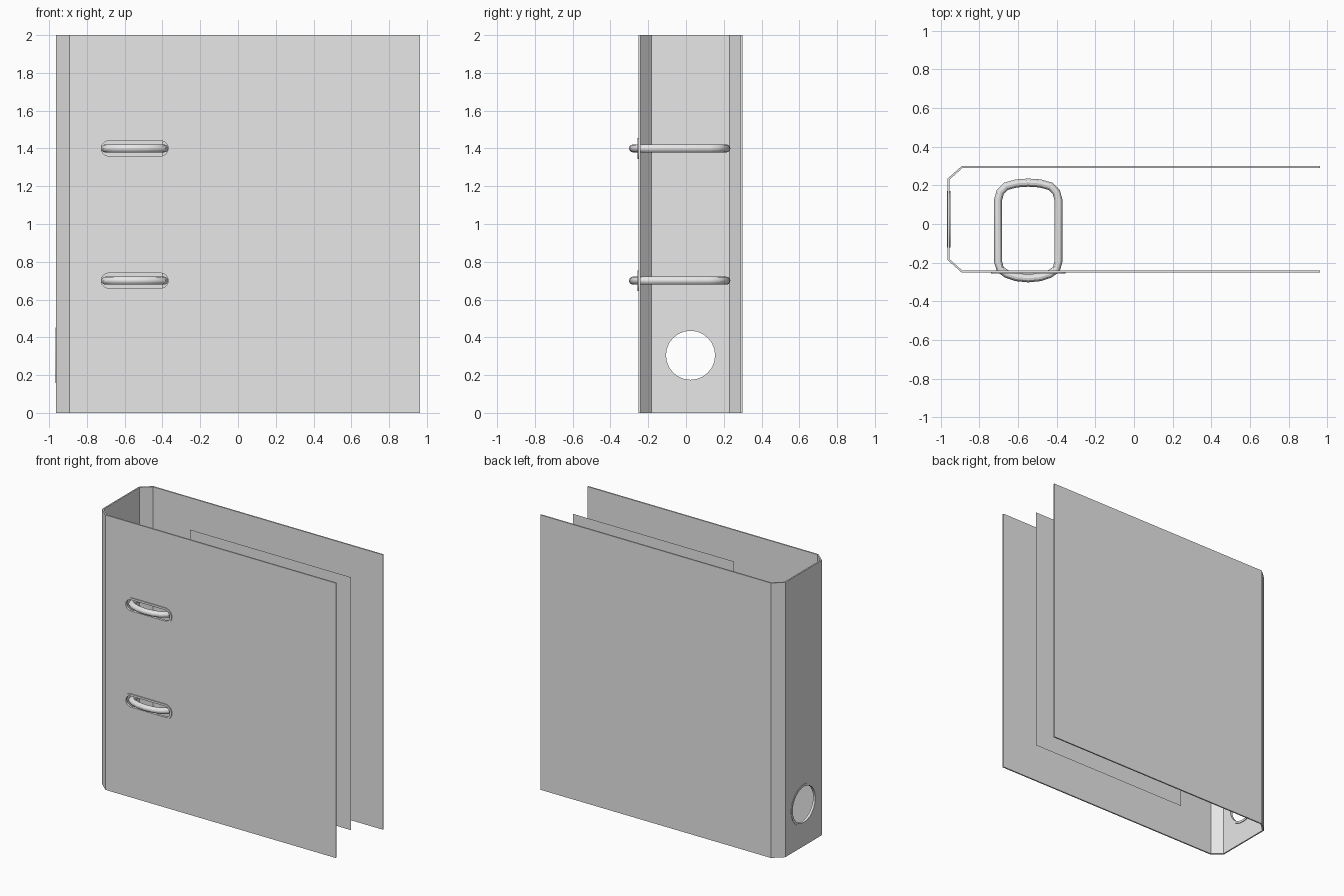
import bpy, bmesh
from math import sin, cos, pi
from mathutils import Vector

cube = bpy.data.objects.get("Cube")
if cube:
    bpy.data.objects.remove(cube, do_unlink=True)

grey = bpy.data.materials.new("light grey")
grey.use_nodes = True
colour = (0.8, 0.8, 0.8, 1)
grey.diffuse_color = colour
grey.node_tree.nodes["Principled BSDF"].inputs["Base Color"].default_value = colour

MID_Y = 0.024                # middle of the spine
RING_X = -0.547
RING_HEIGHTS = {"lower": 0.70, "upper": 1.40}
HOLE_Z = 0.305


def add_object(name, bm):
    mesh = bpy.data.meshes.new(name)
    bmesh.ops.recalc_face_normals(bm, faces=bm.faces)
    bm.to_mesh(mesh)
    bm.free()
    mesh.materials.append(grey)
    obj = bpy.data.objects.new(name, mesh)
    bpy.context.collection.objects.link(obj)
    return obj


def smooth(obj):
    bpy.ops.object.select_all(action="DESELECT")
    obj.select_set(True)
    bpy.context.view_layer.objects.active = obj
    bpy.ops.object.shade_smooth_by_angle()


def stadium(straight, radius, steps=12):
    """Rounded slot outline; straight = 0 gives a circle."""
    points = []
    for side, start in ((1, -pi / 2), (-1, pi / 2)):
        count = steps + 1 if straight else steps
        for i in range(count):
            a = start + pi * i / steps
            points.append((side * straight + radius * cos(a), radius * sin(a)))
    return points


def on_front(u, v, depth, height):
    return (RING_X + u, depth, height + v)


def on_spine(u, v, depth, height):
    return (depth, MID_Y + u, height + v)


def prism(name, outline, near, far, height, place):
    bm = bmesh.new()
    a, b = [[bm.verts.new(place(u, v, d, height)) for u, v in outline] for d in (near, far)]
    bm.faces.new(a)
    bm.faces.new(b)
    for i in range(len(a)):
        bm.faces.new((a[i - 1], a[i], b[i], b[i - 1]))
    return add_object(name, bm)


def eyelet(name, straight, outer, inner, near, far, height, place):
    bm = bmesh.new()
    loops = [[bm.verts.new(place(u, v, d, height)) for u, v in stadium(straight, r)]
             for r, d in ((outer, near), (outer, far), (inner, far), (inner, near))]
    for k in range(4):
        a, b = loops[k - 1], loops[k]
        for i in range(len(a)):
            bm.faces.new((a[i - 1], a[i], b[i], b[i - 1]))
    smooth(add_object(name, bm))


def cut(obj, cutter):
    cutter.hide_render = True
    mod = obj.modifiers.new("hole", "BOOLEAN")
    mod.operation = "DIFFERENCE"
    mod.solver = "EXACT"
    mod.object = cutter
    bpy.context.view_layer.objects.active = obj
    bpy.ops.object.modifier_apply(modifier=mod.name)
    bpy.data.objects.remove(cutter, do_unlink=True)


# Folded cover: outer and inner halves of the profile, mirrored about the spine
def fold(half):
    return ([(x, MID_Y - y) for x, y in half]
            + [(x, MID_Y + y) for x, y in reversed(half)])


outer = fold([(0.963, 0.275), (-0.892, 0.275), (-0.964, 0.211)])
inner = fold([(0.963, 0.265), (-0.888, 0.265), (-0.954, 0.206)])
bm = bmesh.new()
rings = [[bm.verts.new((x, y, z)) for x, y in line] for line, z in
         ((outer, 0), (outer, 2), (inner, 2), (inner, 0))]
for k in range(4):
    a, b = rings[k - 1], rings[k]
    for i in range(len(a) - 1):
        bm.faces.new((a[i], a[i + 1], b[i + 1], b[i]))
for end in (0, -1):
    bm.faces.new([r[end] for r in rings])
cover = add_object("cover", bm)

# Finger hole in the spine
cut(cover, prism("hole_cutter", stadium(0, 0.135), -1.1, -0.9, HOLE_Z, on_spine))
eyelet("finger_hole_rim", 0, 0.146, 0.13, -0.967, -0.949, HOLE_Z, on_spine)

# Ring centre line: one half, mirrored across the ring
half_ring = [(0, 0.214), (0.06, 0.21), (0.115, 0.195), (0.145, 0.165), (0.156, 0.125),
             (0.156, -0.195), (0.145, -0.235), (0.11, -0.259), (0.06, -0.275), (0, -0.281)]
path = half_ring + [(-x, y) for x, y in half_ring[-2:0:-1]]

for label, z in RING_HEIGHTS.items():
    # Slot and its rim in the front cover
    cut(cover, prism("slot_cutter", stadium(0.137, 0.045), -0.35, -0.15, z, on_front))
    eyelet(label + "_slot_rim", 0.137, 0.055, 0.04, -0.257, -0.24, z, on_front)

    # Binding ring swept along its path
    bm = bmesh.new()
    tube = []
    for i, (x, y) in enumerate(path):
        ahead = Vector(path[(i + 1) % len(path)]) - Vector(path[i - 1])
        side = Vector((ahead.y, -ahead.x)).normalized()
        tube.append([bm.verts.new((RING_X + x + side.x * 0.021 * cos(a),
                                   y + side.y * 0.021 * cos(a), z + 0.021 * sin(a)))
                     for a in (2 * pi * k / 12 for k in range(12))])
    for i in range(len(tube)):
        a, b = tube[i - 1], tube[i]
        for k in range(12):
            bm.faces.new((a[k - 1], a[k], b[k], b[k - 1]))
    smooth(add_object(label + "_ring", bm))

# Loose sheet between the covers
bm = bmesh.new()
bm.faces.new([bm.verts.new((x, 0.022, z)) for x, z in
              ((-0.40, 0.08), (0.893, 0.08), (0.893, 1.92), (-0.40, 1.92))])
add_object("paper_sheet", bm)
